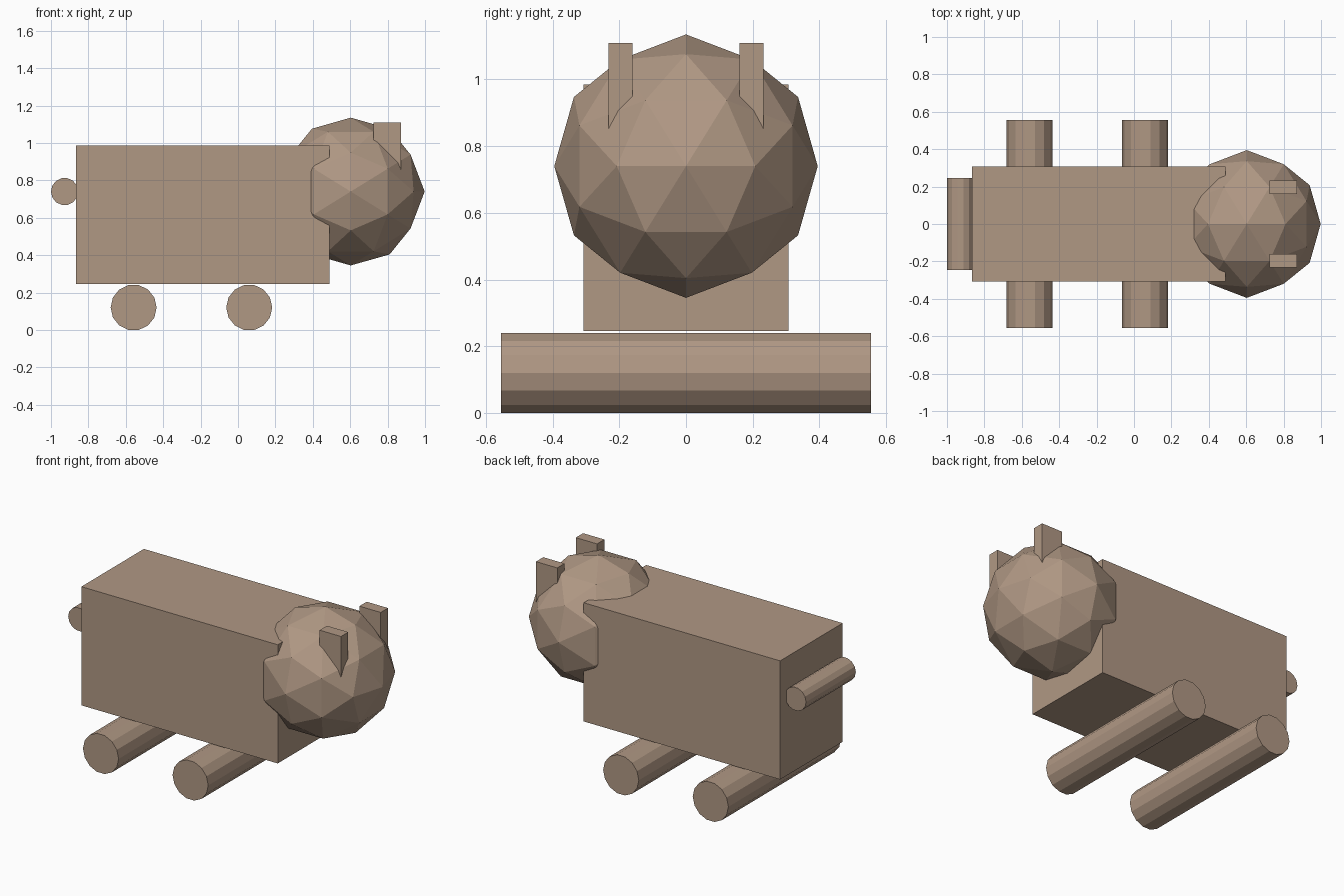
import bpy, bmesh, math
from mathutils import Vector, Matrix

if "Cube" in bpy.data.objects:
    bpy.data.objects.remove(bpy.data.objects["Cube"], do_unlink=True)

COLOUR = (0.434, 0.314, 0.231, 1)
tan = bpy.data.materials.new("warm_tan")
tan.use_nodes = True
tan.diffuse_color = COLOUR
tan.node_tree.nodes["Principled BSDF"].inputs["Base Color"].default_value = COLOUR


def finish(name, bm, location):
    bmesh.ops.recalc_face_normals(bm, faces=bm.faces)
    mesh = bpy.data.meshes.new(name)
    bm.to_mesh(mesh)
    bm.free()
    mesh.materials.append(tan)
    obj = bpy.data.objects.new(name, mesh)
    obj.location = location
    bpy.context.collection.objects.link(obj)
    return obj


def box(name, size, location):
    bm = bmesh.new()
    bmesh.ops.create_cube(bm, size=1)
    bmesh.ops.scale(bm, vec=size, verts=bm.verts)
    return finish(name, bm, location)


def crossbar(name, radius, length, location):
    """Fourteen-sided cylinder lying along y, with a flat side underneath."""
    bm = bmesh.new()
    bmesh.ops.create_cone(bm, cap_ends=True, segments=14, radius1=radius,
                          radius2=radius, depth=length)
    # Put a corner on the x axis before laying the cylinder down
    corner = max((v.co for v in bm.verts), key=lambda c: c.x)
    turn = Matrix.Rotation(-math.atan2(corner.y, corner.x), 3, 'Z')
    bmesh.ops.rotate(bm, verts=bm.verts, matrix=Matrix.Rotation(math.pi / 2, 3, 'X') @ turn)
    return finish(name, bm, location)


def faceted_ball(name, radius, location):
    """Icosahedron on the main axes, split once and pushed out to a sphere."""
    golden = (1 + math.sqrt(5)) / 2
    corners = []
    for a in (-1, 1):
        for b in (-golden, golden):
            corners += [Vector((0, b, a)), Vector((a, 0, b)), Vector((b, a, 0))]
    middles = [(p + q) / 2 for i, p in enumerate(corners) for q in corners[:i]
               if (p - q).length < 2.1]
    bm = bmesh.new()
    for p in corners + middles:
        bm.verts.new(p.normalized() * radius)
    bmesh.ops.convex_hull(bm, input=bm.verts)
    return finish(name, bm, location)


# Body and head
box("body", (1.355, 0.616, 0.74), (-0.1875, 0, 0.615))
faceted_ball("head", 0.395, (0.603, 0, 0.74))

# Ears
for side, y in (("left", 0.196), ("right", -0.196)):
    box(side + "_ear", (0.147, 0.072, 0.29), (0.799, y, 0.965))

# Rolling legs and tail bar
crossbar("front_legs", 0.123, 1.11, (0.06, 0, 0.12))
crossbar("back_legs", 0.123, 1.11, (-0.558, 0, 0.12))
crossbar("tail", 0.073, 0.49, (-0.927, 0, 0.74))
